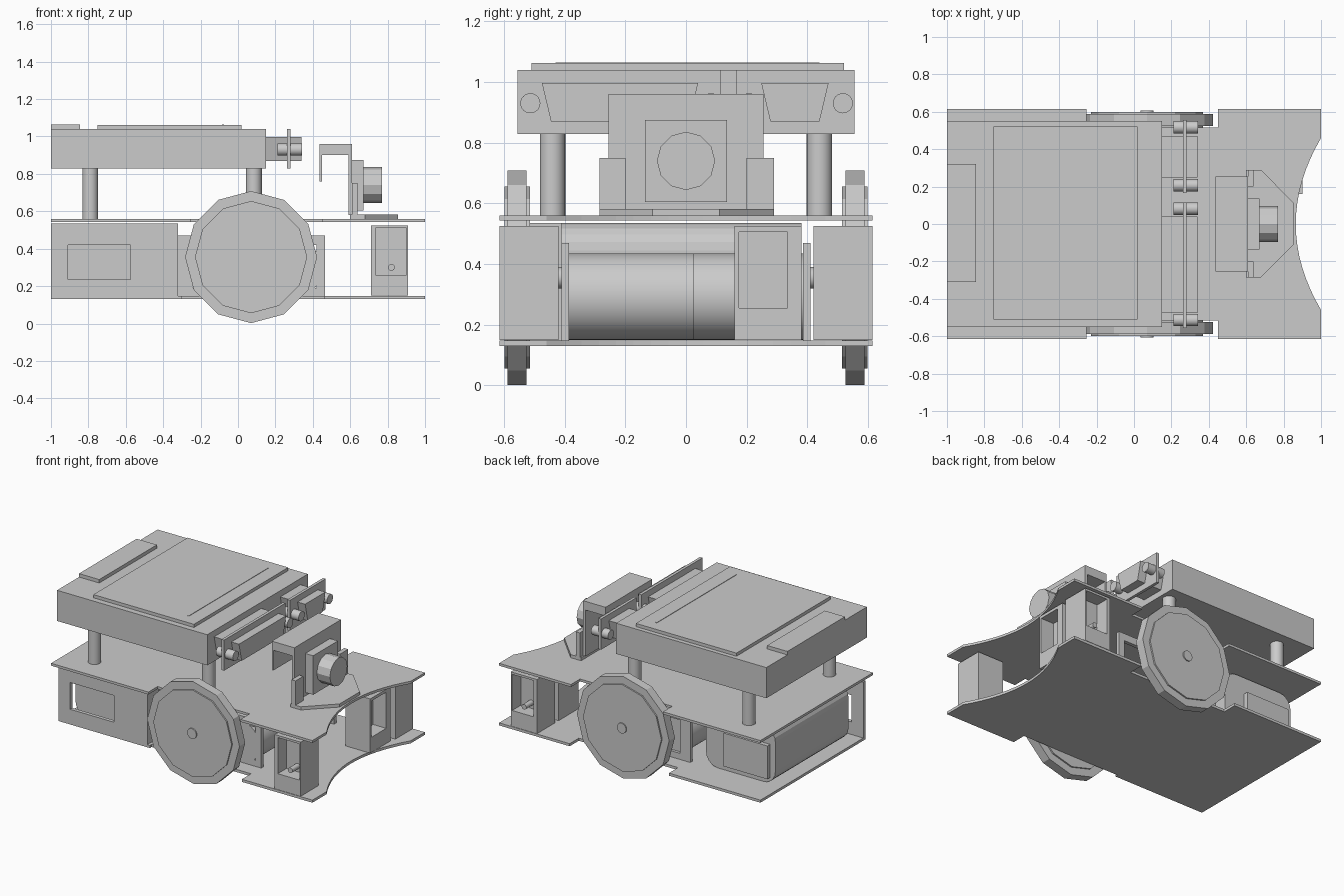
import bpy, bmesh, math
from mathutils import Vector

if "Cube" in bpy.data.objects:
    bpy.data.objects.remove(bpy.data.objects["Cube"])


def finish(name, bm, smooth=False):
    bmesh.ops.recalc_face_normals(bm, faces=bm.faces[:])
    me = bpy.data.meshes.new(name)
    bm.to_mesh(me)
    bm.free()
    ob = bpy.data.objects.new(name, me)
    bpy.context.collection.objects.link(ob)
    if smooth:
        bpy.ops.object.select_all(action='DESELECT')
        ob.select_set(True)
        bpy.context.view_layer.objects.active = ob
        bpy.ops.object.shade_smooth_by_angle(angle=math.radians(40))
    return ob


def prism(name, pts, axis, lo, hi, smooth=False):
    """Extrude a 2D outline along an axis (x: pts are y,z; y: pts are x,z; z: pts are x,y)."""
    put = {'x': lambda a, b, d: (d, a, b), 'y': lambda a, b, d: (a, d, b), 'z': lambda a, b, d: (a, b, d)}[axis]
    bm = bmesh.new()
    face = bm.faces.new([bm.verts.new(put(a, b, lo)) for a, b in pts])
    ext = bmesh.ops.extrude_face_region(bm, geom=[face])['geom']
    shift = Vector(put(0, 0, hi - lo))
    bmesh.ops.translate(bm, vec=shift, verts=[v for v in ext if isinstance(v, bmesh.types.BMVert)])
    return finish(name, bm, smooth)


def rect(a0, a1, b0, b1):
    return [(a0, b0), (a1, b0), (a1, b1), (a0, b1)]


def box(name, x0, x1, y0, y1, z0, z1):
    return prism(name, rect(x0, x1, y0, y1), 'z', z0, z1)


def cyl(name, axis, c, r, lo, hi, n=32):
    pts = [(c[0] + r * math.sin(2 * math.pi * i / n), c[1] + r * math.cos(2 * math.pi * i / n)) for i in range(n)]
    return prism(name, pts, axis, lo, hi, n > 16)


def frame(name, axis, o, w, lo, hi):
    """Rectangular plate with a rectangular window; o and w are a0,a1,b0,b1."""
    put = {'x': lambda a, b, d: (d, a, b), 'y': lambda a, b, d: (a, d, b)}[axis]
    bm = bmesh.new()
    rings = [[bm.verts.new(put(a, b, d)) for a, b in rect(*r)] for r in (o, w) for d in (lo, hi)]
    ol, oh, wl, wh = rings
    for i in range(4):
        j = (i + 1) % 4
        for p, q in ((ol, oh), (oh, wh), (wh, wl), (wl, ol)):
            bm.faces.new((p[i], p[j], q[j], q[i]))
    return finish(name, bm)


# Chassis plates with wheel notches and a concave nose
def plate(name, z0, z1, ylow, notch0, notch1):
    arc = [(0.865 + 0.135 * (abs(t) / 0.46) ** 2, t) for t in [-0.46 + 0.0575 * i for i in range(17)]]
    pts = [(-1, ylow), (notch0, ylow), (notch0, -0.515), (notch1, -0.515), (notch1, -0.615), (1, -0.615)]
    pts += arc + [(1, 0.615), (notch1, 0.615), (notch1, 0.515), (notch0, 0.515), (notch0, 0.615), (-1, 0.615)]
    prism(name, pts, 'z', z0, z1)


plate("bottom_plate", 0.13, 0.148, -0.535, -0.3, 0.46)
plate("top_plate", 0.543, 0.56, -0.615, -0.255, 0.45)

# Wheels, axles and motor brackets on both sides
for s, side in ((-1, "front"), (1, "rear")):
    def span(a, b):
        return sorted((s * a, s * b))
    c = (0.07, 0.355)
    cyl(side + "_wheel", 'y', c, 0.353, *span(0.525, 0.588), n=12)
    cyl(side + "_wheel_disc", 'y', c, 0.30, *span(0.515, 0.598), n=12)
    cyl(side + "_wheel_hub", 'y', c, 0.035, *span(0.385, 0.606))
    frame(side + "_motor_bracket", 'y', (-0.32, 0.465, 0.148, 0.47), (-0.24, 0.42, 0.19, 0.42), *span(0.385, 0.41))
    # Side distance sensors in open holders
    frame(side + "_sensor_holder", 'y', (0.71, 0.91, 0.15, 0.525), (0.735, 0.9, 0.26, 0.51), *span(0.42, 0.615))
    box(side + "_sensor", 0.735, 0.9, *span(0.42, 0.52), 0.26, 0.51)
    cyl(side + "_sensor_eye", 'y', (0.82, 0.3), 0.018, *span(0.52, 0.60))

# Nose distance sensor
frame("nose_sensor_holder", 'x', (0.16, 0.38, 0.15, 0.525), (0.175, 0.335, 0.255, 0.505), 0.71, 0.9)
box("nose_sensor", 0.71, 0.8, 0.175, 0.335, 0.255, 0.505)

# Drive motors
cyl("front_motor", 'y', (0.31, 0.292), 0.143, -0.41, 0.025)
cyl("rear_motor", 'y', (-0.155, 0.292), 0.143, -0.025, 0.39)

# Battery with rounded edges, end cap and window frame
battery = box("battery", -0.95, -0.42, -0.42, 0.38, 0.15, 0.535)
bm = bmesh.new()
bm.from_mesh(battery.data)
long_edges = [e for e in bm.edges if abs(e.verts[0].co.y - e.verts[1].co.y) > 0.5]
bmesh.ops.bevel(bm, geom=long_edges, offset=0.09, segments=5, affect='EDGES', profile=0.5)
bm.to_mesh(battery.data)
bm.free()
box("battery_cap", -0.91, -0.575, 0.38, 0.41, 0.19, 0.42)
frame("battery_frame", 'y', (-1, -0.32, 0.148, 0.535), (-0.91, -0.575, 0.235, 0.42), -0.535, -0.51)
box("battery_frame_post", -0.35, -0.32, -0.51, -0.41, 0.148, 0.535)

# Posts carrying the upper control unit
for x in (-0.79, 0.085):
    for y in (-0.44, 0.44):
        cyl("deck_post", 'z', (x, y), 0.042, 0.56, 0.83, 24)

# Control unit with screen and keypad panels
box("control_unit", -1, 0.15, -0.55, 0.55, 0.828, 1.04)
box("screen_panel", -0.75, 0.02, -0.51, 0.52, 1.04, 1.062)
box("screen_ridge", -0.085, -0.075, -0.43, 0.44, 1.062, 1.065)
box("keypad_panel", -1, -0.845, -0.31, 0.32, 1.04, 1.064)

# Sensor boards on the right face, with tapered connectors and lamps
for y0, y1, t0, t1, lamps in ((-0.555, 0.115, -0.475, 0.04, (-0.513, 0.082)),
                              (0.165, 0.555, 0.248, 0.47, (0.207, 0.517))):
    box("sensor_board", 0.262, 0.282, y0, y1, 0.828, 1.04)
    prism("board_connector", [(t0 + 0.03, 0.87), (t1 - 0.03, 0.87), (t1, 0.997), (t0, 0.997)], 'x', 0.15, 0.34)
    for y in lamps:
        cyl("board_lamp", 'x', (y, 0.93), 0.033, 0.212, 0.342, 24)

# Camera head: bracket, block, lens and pan base
prism("camera_bracket", [(0.437, 0.76), (0.449, 0.76), (0.449, 0.9), (0.6, 0.9), (0.6, 0.96), (0.437, 0.96)],
      'y', -0.255, 0.255)
box("camera_block", 0.6, 0.67, -0.135, 0.135, 0.605, 0.875)
cyl("camera_lens", 'x', (0, 0.74), 0.096, 0.67, 0.77, 12)
box("camera_back", 0.59, 0.61, -0.255, 0.255, 0.58, 0.96)
prism("pan_base", [(0.6, -0.285), (0.68, -0.285), (0.855, -0.11), (0.855, 0.11), (0.68, 0.29), (0.6, 0.29)],
      'z', 0.56, 0.582)
for y0, y1 in ((-0.285, -0.2), (0.2, 0.29)):
    box("pan_upright", 0.61, 0.64, y0, y1, 0.58, 0.75)
